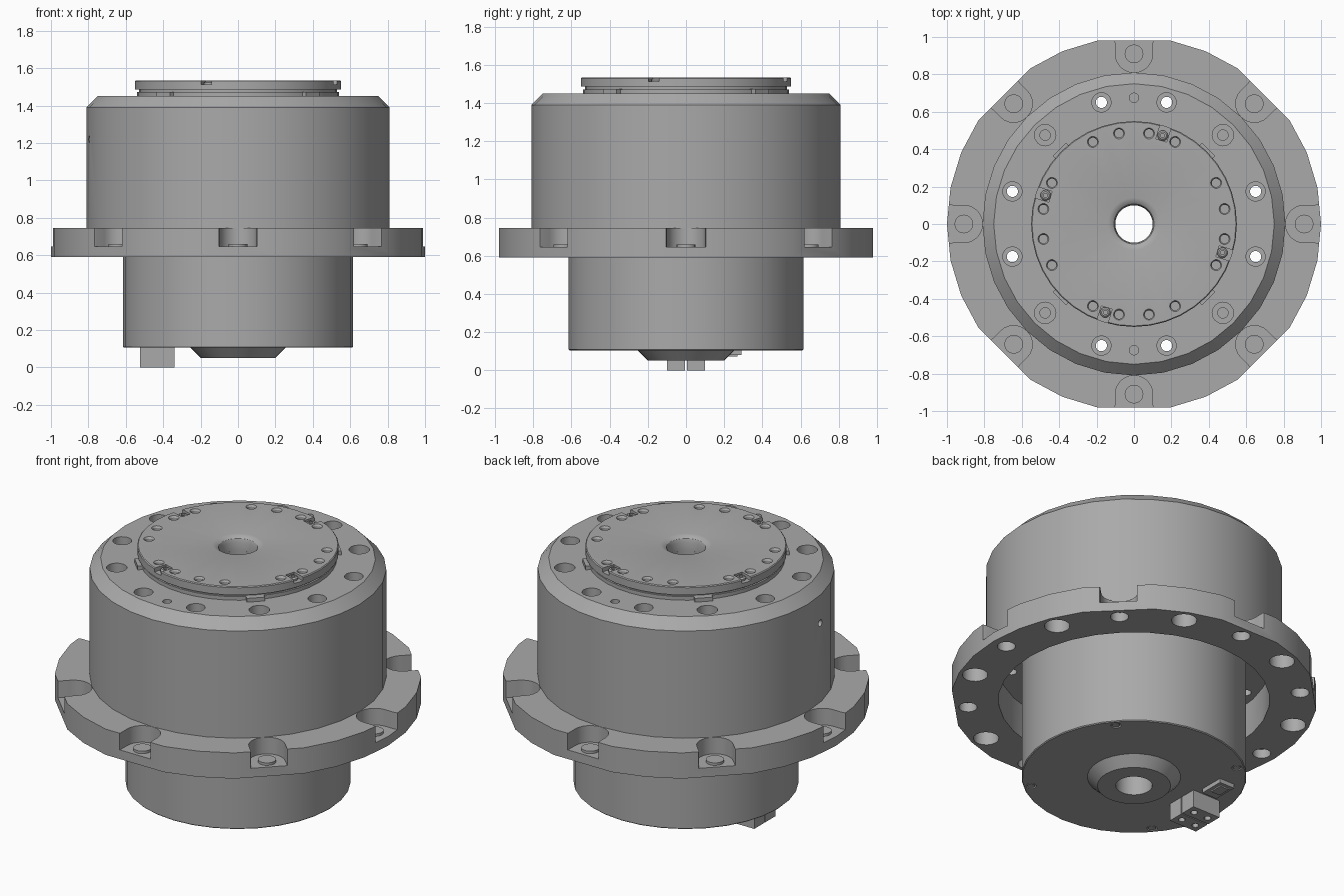
import bpy, bmesh
from math import sin, cos, pi, radians
from mathutils import Matrix, Vector

cube = bpy.data.objects.get("Cube")
if cube:
    bpy.data.objects.remove(cube, do_unlink=True)

metal = bpy.data.materials.new("satin_grey_metal")
metal.use_nodes = True
GREY = (0.4, 0.4, 0.4, 1)
metal.diffuse_color = GREY
metal.node_tree.nodes["Principled BSDF"].inputs["Base Color"].default_value = GREY


def polar(r, deg, z=0):
    return Vector((r * cos(radians(deg)), r * sin(radians(deg)), z))


def lathe(bm, profile, segs=32, at=(0, 0, 0), rot=Matrix()):
    """Revolve a counter-clockwise (radius, z) profile; radius 0 ends become caps, else it is a closed ring."""
    place = Matrix.Translation(at) @ rot
    rings = []
    for r, z in profile:
        if r == 0:
            rings.append([bm.verts.new(place @ Vector((0, 0, z)))] * segs)
        else:
            rings.append([bm.verts.new(place @ polar(r, 360 * i / segs, z)) for i in range(segs)])
    n = len(rings)
    closed = profile[0][0] > 0
    for k in range(n if closed else n - 1):
        a, b = rings[k], rings[(k + 1) % n]
        for i in range(segs):
            j = (i + 1) % segs
            bm.faces.new(list(dict.fromkeys((a[i], a[j], b[j], b[i]))))


def prism(bm, outline, z0, z1, rot=Matrix()):
    """Extrude a counter-clockwise outline between two heights."""
    low = [bm.verts.new(rot @ Vector((x, y, z0))) for x, y in outline]
    high = [bm.verts.new(rot @ Vector((x, y, z1))) for x, y in outline]
    bm.faces.new(low[::-1])
    bm.faces.new(high)
    for i in range(len(low)):
        j = (i + 1) % len(low)
        bm.faces.new((low[i], low[j], high[j], high[i]))


def rect(x0, x1, y0, y1):
    return [(x0, y0), (x1, y0), (x1, y1), (x0, y1)]


def pin(bm, at, r, z0, z1, segs=16):
    lathe(bm, [(0, z0), (r, z0), (r, z1), (0, z1)], segs, at)


def turn(deg):
    return Matrix.Rotation(radians(deg), 4, 'Z')


def finish(name, bm):
    bmesh.ops.recalc_face_normals(bm, faces=bm.faces)
    mesh = bpy.data.meshes.new(name)
    bm.to_mesh(mesh)
    bm.free()
    obj = bpy.data.objects.new(name, mesh)
    bpy.context.collection.objects.link(obj)
    mesh.materials.append(metal)
    return obj


def cut(obj, cutter_bm):
    """Subtract the cutter and keep only the result."""
    cutter = finish(obj.name + "_cutter", cutter_bm)
    cutter.hide_render = True
    mod = obj.modifiers.new("cut", 'BOOLEAN')
    mod.operation, mod.solver, mod.object = 'DIFFERENCE', 'EXACT', cutter
    graph = bpy.context.evaluated_depsgraph_get()
    result = bpy.data.meshes.new_from_object(obj.evaluated_get(graph))
    obj.modifiers.clear()
    obj.data = result
    bpy.data.objects.remove(cutter, do_unlink=True)


QUARTERS = (0, 90, 180, 270)
parts = []

# Housing: rear boss, motor barrel, undercut and main drum around a through bore
bm = bmesh.new()
lathe(bm, [(.1, .05), (.2, .05), (.255, .105), (.61, .105), (.615, .11), (.615, .8), (.74, .8),
           (.74, .745), (.81, .745), (.81, 1.39), (.75, 1.45), (.1, 1.45)])
housing = finish("housing", bm)
bm = bmesh.new()
for q in QUARTERS:
    for side in (-15, 15):
        lathe(bm, [(0, .77), (.03, .77), (.03, 1.39), (.052, 1.39), (.052, 1.47), (0, 1.47)],
              16, polar(.673, q + side))
    lathe(bm, [(0, 1.3), (.028, 1.3), (.028, 1.38), (.057, 1.38), (.057, 1.47), (0, 1.47)],
          16, polar(.672, q + 45))
    pin(bm, polar(.672, q + 45), .03, .78, .86)
    pin(bm, polar(.57, q + 40), .028, .09, .125)
for q in (90, 270):
    pin(bm, polar(.675, q), .025, 1.4, 1.47)
side_rot = turn(190) @ Matrix.Rotation(pi / 2, 4, 'Y')
lathe(bm, [(0, .74), (.02, .74), (.02, .85), (0, .85)], 12, (0, 0, 1.22), side_rot)
cut(housing, bm)
parts.append(housing)

# Barrel cover screws, sunk in their holes
bm = bmesh.new()
for q in QUARTERS:
    lathe(bm, [(0, .112), (.012, .107), (.022, .107), (.022, .13), (0, .13)], 12, polar(.57, q + 40))
parts.append(finish("cover_screws", bm))

# Mounting flange, with flats where the bolt pockets break the rim
bm = bmesh.new()
prism(bm, [polar(1, i * 11.25).xy for i in range(32) if i % 4 or i in (0, 16)], .59, .745)
flange = finish("mounting_flange", bm)
bm = bmesh.new()
lathe(bm, [(0, .5), (.74, .5), (.74, .8), (0, .8)])
for i in range(8):
    a = i * 45
    arc = [(.91 + .1 * cos(radians(t)), .1 * sin(radians(t))) for t in range(90, 271, 15)]
    prism(bm, arc + [(.97, -.1), (1.1, -.13), (1.1, .13), (.97, .1)], .645, .8, turn(a))
    pin(bm, polar(.91, a), .05, .5, .66)
    pin(bm, polar(.91, a + 22.5), .07, .5, .69)
cut(flange, bm)
parts.append(flange)

# Output disc with a waisted rim and a rounded bore
bm = bmesh.new()
lathe(bm, [(.1, 1.45), (.54, 1.45), (.54, 1.472), (.528, 1.472), (.528, 1.486), (.55, 1.486),
           (.55, 1.53), (.545, 1.535), (.14, 1.535), (.12, 1.53), (.107, 1.52), (.1, 1.5)], 40)
disc = finish("output_disc", bm)
bm = bmesh.new()
for q in QUARTERS:
    for off in (-26.6, -9.4, 9.4, 26.6):
        lathe(bm, [(0, 1.46), (.023, 1.46), (.023, 1.525), (.036, 1.545), (0, 1.545)],
              14, polar(.491, q + off))
    prism(bm, rect(.47, .6, -.03, .03), 1.512, 1.56, turn(q - 18))
cut(disc, bm)
parts.append(disc)

# Rim screws in the disc slots
bm = bmesh.new()
for q in QUARTERS:
    lathe(bm, [(0, 1.505), (.028, 1.505), (.028, 1.522), (.02, 1.529), (.011, 1.529), (.011, 1.52), (0, 1.52)],
          14, polar(.497, q - 18))
parts.append(finish("rim_screws", bm))

# Retaining tabs below the disc
bm = bmesh.new()
for q in QUARTERS:
    prism(bm, rect(.5, .565, -.05, .05), 1.445, 1.473, turn(q + 45))
parts.append(finish("retaining_tabs", bm))

# Twin cable sockets under the barrel
bm = bmesh.new()
for y in (-.1, .004):
    prism(bm, rect(-.525, -.34, y, y + .096), 0, .11)
sockets = finish("cable_sockets", bm)
bm = bmesh.new()
for y in (-.052, .052):
    for x in (-.48, -.385):
        pin(bm, (x, y, 0), .02, -.02, .04, 12)
cut(sockets, bm)
parts.append(sockets)

# Small signal connector beside the sockets
bm = bmesh.new()
prism(bm, rect(-.47, -.37, .14, .29), .08, .11)
prism(bm, rect(-.45, -.39, .19, .27), .072, .085)
parts.append(finish("signal_connector", bm))

bpy.ops.object.select_all(action='DESELECT')
for obj in parts:
    obj.select_set(True)
bpy.context.view_layer.objects.active = housing
bpy.ops.object.shade_smooth_by_angle(angle=radians(30))
